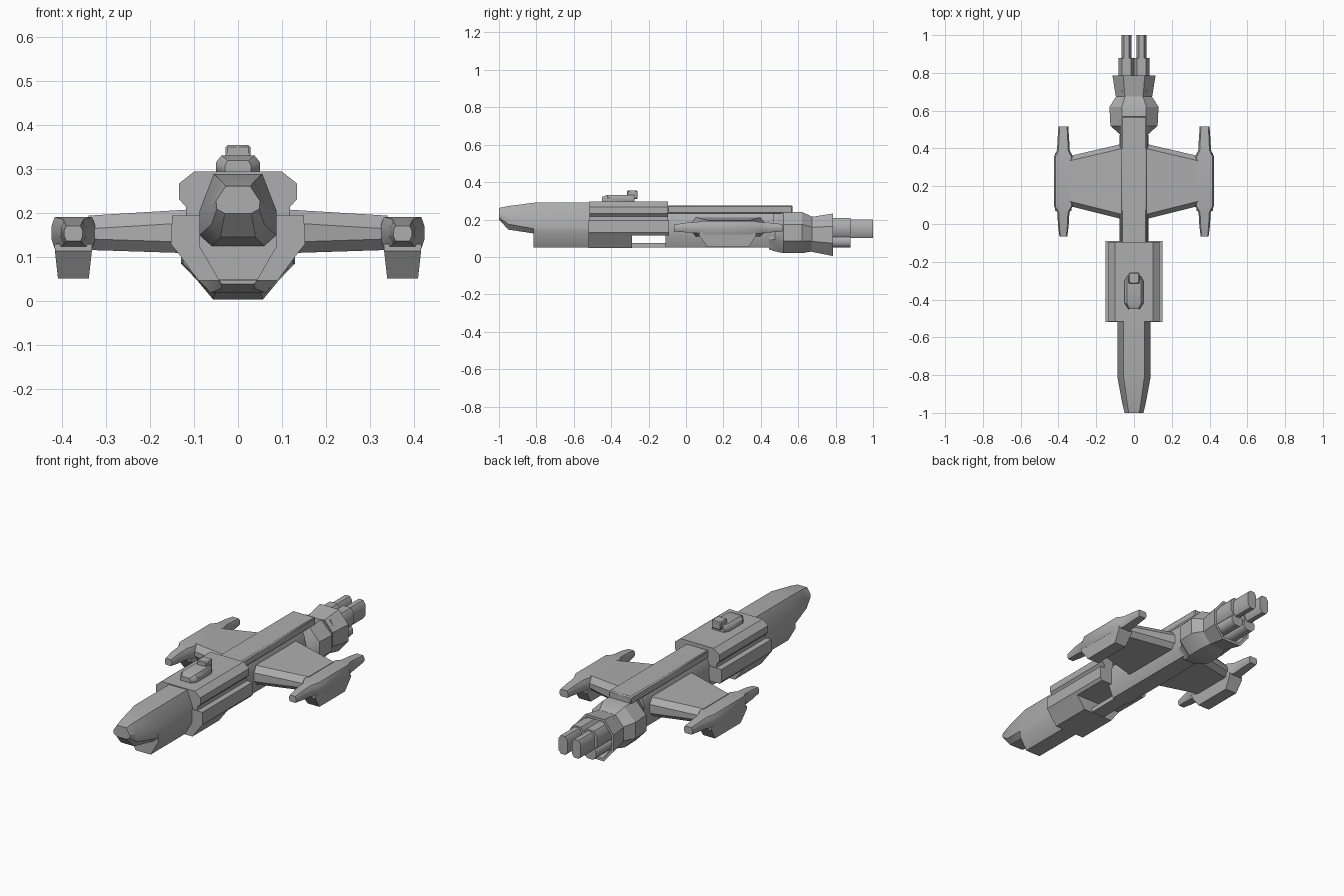
import bpy, bmesh, math

if "Cube" in bpy.data.objects:
    bpy.data.objects.remove(bpy.data.objects["Cube"])

grey = bpy.data.materials.new("hull_grey")
grey.diffuse_color = (0.42, 0.42, 0.42, 1)
grey.use_nodes = True
grey.node_tree.nodes["Principled BSDF"].inputs["Base Color"].default_value = grey.diffuse_color


def finish(name, bm, bevel=0.0, angle=32):
    bmesh.ops.recalc_face_normals(bm, faces=bm.faces)
    me = bpy.data.meshes.new(name)
    bm.to_mesh(me)
    bm.free()
    ob = bpy.data.objects.new(name, me)
    bpy.context.collection.objects.link(ob)
    me.materials.append(grey)
    bpy.ops.object.select_all(action='DESELECT')
    ob.select_set(True)
    bpy.context.view_layer.objects.active = ob
    if bevel:
        m = ob.modifiers.new("edge_bevel", 'BEVEL')
        m.width = bevel
        m.segments = 1
    bpy.ops.object.shade_smooth_by_angle(angle=math.radians(angle))
    return ob


def loft(name, sections, cx=0.0, bevel=0.0, caps=(True, True), angle=32):
    """Skin sections (y, half profile of (x, z) from top to bottom), mirrored about cx."""
    bm = bmesh.new()
    rings = []
    for y, half in sections:
        loop = [(cx + x, z) for x, z in half] + [(cx - x, z) for x, z in reversed(half)]
        rings.append([bm.verts.new((x, y, z)) for x, z in loop])
    n = len(rings[0])
    for a, b in zip(rings, rings[1:]):
        for i in range(n):
            j = (i + 1) % n
            bm.faces.new((a[i], a[j], b[j], b[i]))
    if caps[0]:
        bm.faces.new(rings[0])
    if caps[1]:
        bm.faces.new(rings[-1])
    return finish(name, bm, bevel, angle)


def oct_half(w, z0, z1, k=0.4, m=0.3):
    """Half octagon: half width w, flat part k*w, chamfer height m of the total."""
    h = (z1 - z0) * m
    return [(w * k, z1), (w, z1 - h), (w, z0 + h), (w * k, z0)]


def prism(name, y0, y1, half, **kw):
    return loft(name, [(y0, half), (y1, half)], **kw)


def box(name, x, y0, y1, z0, z1, cx=0.0, bevel=0.0):
    return prism(name, y0, y1, [(x, z1), (x, z0)], cx=cx, bevel=bevel)


# Nose and forward hull
full = [(0.055, 0.29), (0.088, 0.205), (0.088, 0.15), (0.06, 0.125)]
loft("nose_hull", [
    (-1.0, [(0.028, 0.262), (0.05, 0.228), (0.048, 0.21), (0.03, 0.20)]),
    (-0.95, [(0.036, 0.272), (0.062, 0.22), (0.06, 0.175), (0.04, 0.146)]),
    (-0.81, full), (-0.5, full)])
prism("chin", -0.815, -0.5, [(0.088, 0.17), (0.088, 0.125), (0.045, 0.05)])

# Broad forward block with upper deck, shoulders and belly
prism("upper_deck", -0.515, -0.095,
      [(0.1, 0.295), (0.134, 0.268), (0.134, 0.232), (0.118, 0.215), (0.118, 0.18)])
prism("side_block", -0.52, -0.09,
      [(0.15, 0.195), (0.152, 0.13), (0.14, 0.115)])
prism("belly", -0.52, -0.29, [(0.14, 0.115), (0.09, 0.048)])
box("belly_keel", 0.04, -0.3, -0.08, 0.05, 0.075)

# Turret on the deck
loft("turret_base", [(-0.45, oct_half(0.03, 0.28, 0.32, 0.8)),
                     (-0.42, oct_half(0.05, 0.28, 0.332, 0.75)),
                     (-0.30, oct_half(0.05, 0.28, 0.332, 0.75)),
                     (-0.275, oct_half(0.035, 0.28, 0.332, 0.75))])
box("turret_head", 0.028, -0.315, -0.258, 0.31, 0.355, bevel=0.004)

# Spine and centre body
box("spine", 0.068, -0.1, 0.57, 0.232, 0.275, bevel=0.006)
prism("centre_body", -0.11, 0.47,
      [(0.06, 0.235), (0.075, 0.2), (0.078, 0.115), (0.05, 0.05)])

# Engine housing, flared bell (hollow) and its inner wall
loft("engine_housing", [
    (0.445, oct_half(0.075, 0.04, 0.225, 0.5)),
    (0.475, oct_half(0.075, 0.03, 0.235, 0.5)),
    (0.52, oct_half(0.125, 0.02, 0.24, 0.5)),
    (0.62, oct_half(0.13, 0.02, 0.24, 0.5)),
    (0.675, oct_half(0.095, 0.03, 0.215, 0.5))])
loft("engine_bell", [
    (0.66, oct_half(0.094, 0.03, 0.212, 0.5)),
    (0.785, oct_half(0.114, 0.005, 0.232, 0.5)),
    (0.785, oct_half(0.10, 0.02, 0.218, 0.5)),
    (0.70, oct_half(0.085, 0.04, 0.2, 0.5))])

# Exhausts: long upper pair in sleeves, short lower pair
for s, side in ((-1, "left"), (1, "right")):
    cx = 0.04 * s
    prism("exhaust_sleeve_" + side, 0.7, 0.88, oct_half(0.042, 0.105, 0.207, 0.55, 0.25), cx=cx, angle=50)
    prism("exhaust_tube_" + side, 0.85, 1.0, oct_half(0.027, 0.1, 0.2, 0.5, 0.2), cx=cx, angle=50)
    prism("lower_exhaust_" + side, 0.7, 0.88, oct_half(0.036, 0.05, 0.115, 0.5, 0.3), cx=cx, angle=50)

    # Wing: hexagonal section skinned from root to tip
    bm = bmesh.new()
    rings = []
    for x, y0, y1, z0, z1 in ((0.06, 0.025, 0.425, 0.108, 0.212),
                              (0.34, 0.095, 0.36, 0.117, 0.195)):
        sec = [(y0, z0 + 0.025), (y0, z1 - 0.03), (y0 + 0.025, z1),
               (y1 - 0.025, z1), (y1, z1 - 0.03), (y1, z0 + 0.025),
               (y1 - 0.025, z0), (y0 + 0.025, z0)]
        rings.append([bm.verts.new((s * x, y, z)) for y, z in sec])
    for i in range(8):
        j = (i + 1) % 8
        bm.faces.new((rings[0][i], rings[0][j], rings[1][j], rings[1][i]))
    for r in rings:
        bm.faces.new(r)
    finish("wing_" + side, bm)

    # Wingtip pod with prongs fore and aft, and a pod slung below
    px = 0.374 * s
    loft("wing_pod_" + side, [
        (-0.065, oct_half(0.021, 0.137, 0.172, 0.75)),
        (-0.01, oct_half(0.028, 0.132, 0.182, 0.75)),
        (0.06, oct_half(0.032, 0.127, 0.187, 0.75)),
        (0.095, oct_half(0.05, 0.12, 0.192, 0.85)),
        (0.355, oct_half(0.05, 0.12, 0.192, 0.85)),
        (0.39, oct_half(0.034, 0.125, 0.187, 0.75)),
        (0.46, oct_half(0.03, 0.132, 0.182, 0.75)),
        (0.515, oct_half(0.026, 0.137, 0.175, 0.75))], cx=px)
    loft("slung_pod_" + side, [
        (0.07, [(0.043, 0.13), (0.042, 0.115)]),
        (0.115, [(0.043, 0.13), (0.035, 0.052)]),
        (0.335, [(0.043, 0.13), (0.035, 0.052)]),
        (0.375, [(0.043, 0.13), (0.042, 0.115)])], cx=px)
